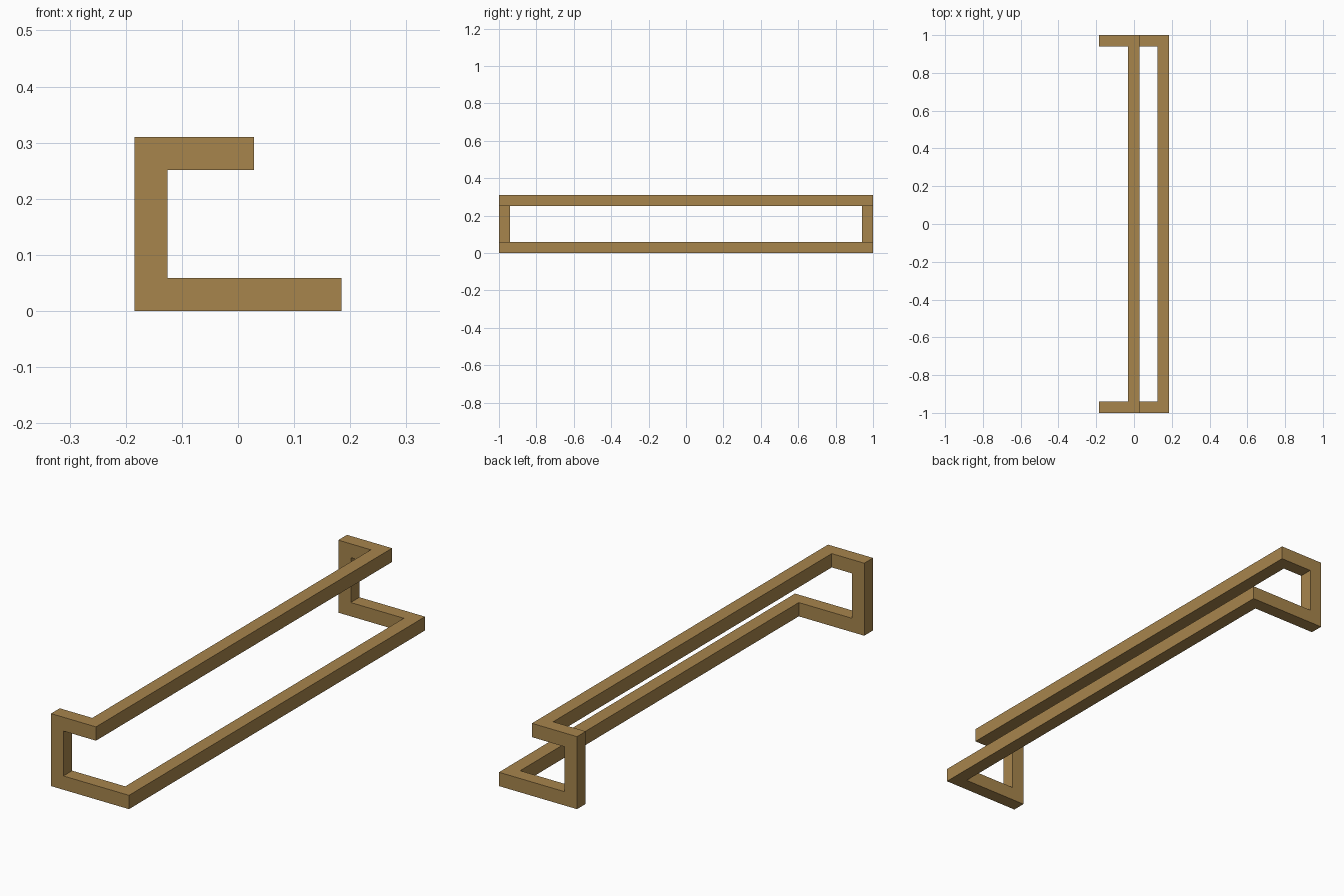
import bpy, bmesh
from mathutils import Vector, Matrix

if "Cube" in bpy.data.objects:
    bpy.data.objects.remove(bpy.data.objects["Cube"])

H = 0.0295            # half the bar thickness
X, Y, LOW, TOP = 0.155, 1 - H, H, 0.31 - H

# Centre line of the front half of the bent square bar
path = [Vector(p) for p in (
    (X, 0, LOW), (X, -Y, LOW), (-X, -Y, LOW),
    (-X, -Y, TOP), (-0.001, -Y, TOP), (-0.001, 0, TOP))]

bm = bmesh.new()

# Square section swept along the path with mitred corners
ring = [bm.verts.new(path[0] + Vector((sx * H, 0, sz * H)))
        for sx, sz in ((-1, -1), (1, -1), (1, 1), (-1, 1))]
for i in range(1, len(path)):
    d_in = (path[i] - path[i - 1]).normalized()
    d_out = (path[i + 1] - path[i]).normalized() if i + 1 < len(path) else d_in
    n = d_in + d_out
    new = [bm.verts.new(v.co + d_in * ((path[i] - v.co).dot(n) / d_in.dot(n)))
           for v in ring]
    for k in range(4):
        j = (k + 1) % 4
        bm.faces.new((ring[k], ring[j], new[j], new[k]))
    ring = new

# Back half mirrored and welded into one closed frame
bmesh.ops.mirror(bm, geom=bm.verts[:] + bm.edges[:] + bm.faces[:],
                 matrix=Matrix.Identity(4), merge_dist=0.0001, axis='Y')
bmesh.ops.remove_doubles(bm, verts=bm.verts[:], dist=0.0001)
bmesh.ops.recalc_face_normals(bm, faces=bm.faces[:])

mesh = bpy.data.meshes.new("bar_frame")
bm.to_mesh(mesh)
bm.free()

# Golden brown finish
mat = bpy.data.materials.new("golden_brown")
mat.diffuse_color = (0.39, 0.235, 0.073, 1)
mat.use_nodes = True
mat.node_tree.nodes["Principled BSDF"].inputs["Base Color"].default_value = mat.diffuse_color
mesh.materials.append(mat)
frame = bpy.data.objects.new("bar_frame", mesh)
bpy.context.collection.objects.link(frame)
